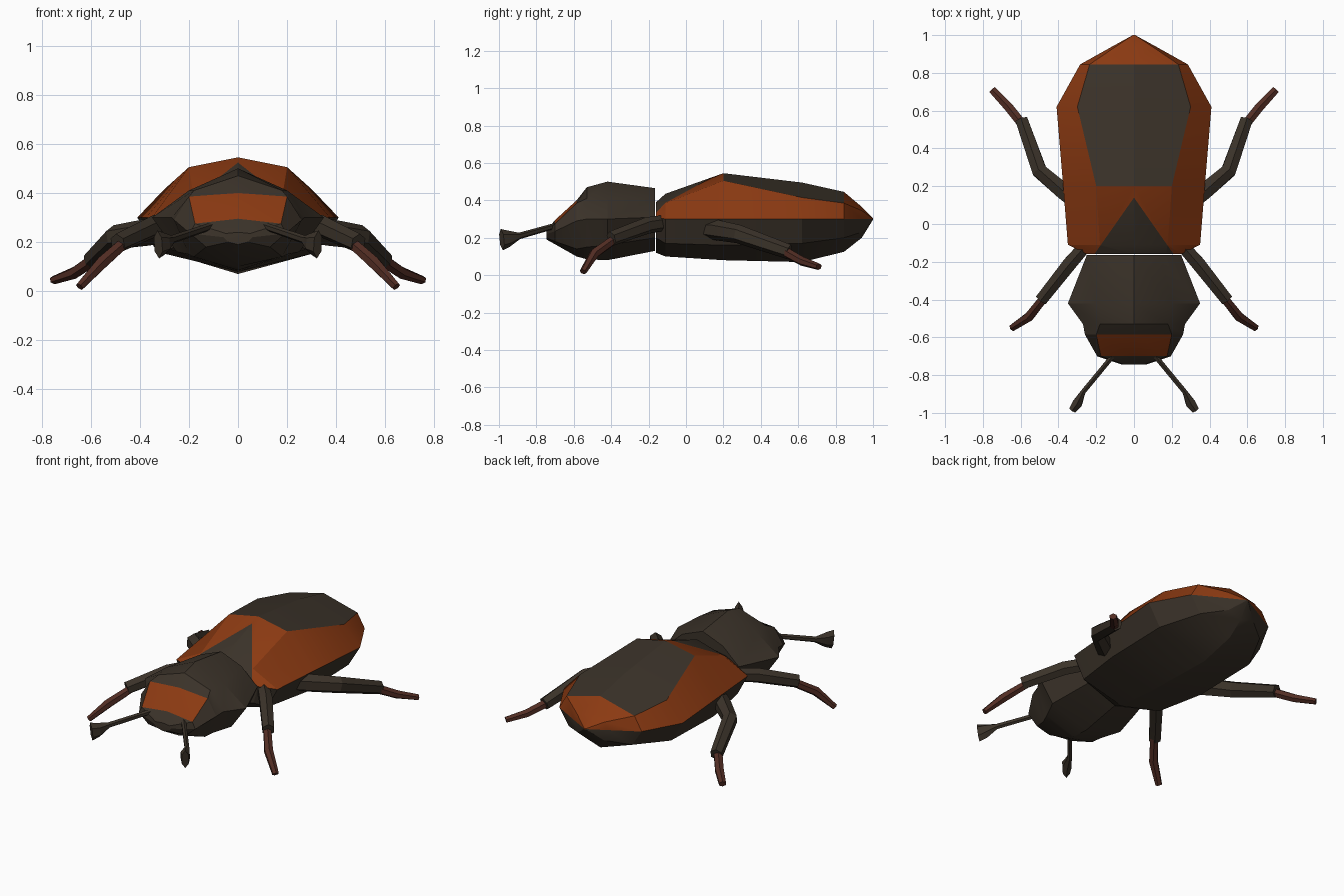
import bpy, bmesh, math
from mathutils import Vector

cube = bpy.data.objects.get("Cube")
if cube:
    bpy.data.objects.remove(cube, do_unlink=True)


def material(name, r, g, b):
    m = bpy.data.materials.new(name)
    m.use_nodes = True
    m.diffuse_color = (r, g, b, 1)
    bsdf = m.node_tree.nodes["Principled BSDF"]
    bsdf.inputs["Base Color"].default_value = (r, g, b, 1)
    bsdf.inputs["Roughness"].default_value = 0.9
    return m


DARK = material("dark_brown", 0.043, 0.032, 0.022)
ORANGE = material("burnt_orange", 0.26, 0.042, 0.006)
RED = material("reddish_brown", 0.085, 0.026, 0.017)


def finish(bm, name, mats, angle=25):
    bmesh.ops.recalc_face_normals(bm, faces=bm.faces)
    mesh = bpy.data.meshes.new(name)
    bm.to_mesh(mesh)
    bm.free()
    for m in mats:
        mesh.materials.append(m)
    ob = bpy.data.objects.new(name, mesh)
    bpy.context.collection.objects.link(ob)
    bpy.ops.object.select_all(action="DESELECT")
    ob.select_set(True)
    bpy.context.view_layer.objects.active = ob
    bpy.ops.object.shade_smooth_by_angle(angle=math.radians(angle))
    return ob


def skin(bm, rings):
    """Join closed rings of points with quads and cap both ends."""
    rows = [[bm.verts.new(p) for p in ring] for ring in rings]
    n = len(rows[0])
    for a, b in zip(rows, rows[1:]):
        for i in range(n):
            j = (i + 1) % n
            bm.faces.new((a[i], a[j], b[j], b[i]))
    bm.faces.new(rows[0])
    bm.faces.new(rows[-1])


def body(sections):
    """Section: y, top z, shoulder, rim, belly edge (x, z), bottom z."""
    bm = bmesh.new()
    rings = []
    for y, top, shoulder, rim, belly, bottom in sections:
        half = [shoulder, rim, belly]
        ring = [(0, top)] + half + [(0, bottom)] + [(-x, z) for x, z in reversed(half)]
        rings.append([(x, y, z) for x, z in ring])
    skin(bm, rings)
    return bm


def limb(name, path, mat, side, sides=6):
    """Path point: x, y, z, width, height."""
    bm = bmesh.new()
    pts = [Vector((p[0] * side, p[1], p[2])) for p in path]
    rings = []
    for i, p in enumerate(pts):
        d = (pts[min(i + 1, len(pts) - 1)] - pts[max(i - 1, 0)]).normalized()
        across = d.cross(Vector((0, 0, 1))).normalized()
        up = across.cross(d)
        w, h = path[i][3] / 2, path[i][4] / 2
        angles = [math.tau * (k + 0.5) / sides for k in range(sides)]
        rings.append([p + across * w * math.cos(a) + up * h * math.sin(a) for a in angles])
    skin(bm, rings)
    finish(bm, name, [mat])


# Abdomen with wing cases
bm = body([
    (-0.16, 0.39, (0.17, 0.355), (0.25, 0.31), (0.22, 0.20), 0.12),
    (-0.11, 0.435, (0.18, 0.385), (0.35, 0.30), (0.28, 0.17), 0.10),
    (0.20, 0.545, (0.20, 0.505), (0.375, 0.30), (0.33, 0.16), 0.08),
    (0.62, 0.495, (0.30, 0.415), (0.41, 0.30), (0.33, 0.17), 0.07),
    (0.845, 0.445, (0.235, 0.385), (0.285, 0.30), (0.22, 0.20), 0.125),
    (0.94, 0.365, (0.095, 0.345), (0.115, 0.30), (0.09, 0.23), 0.20),
    (1.0, 0.303, (0.005, 0.302), (0.006, 0.30), (0.005, 0.298), 0.297),
])
# Cut the dark wedge between the wing cases
APEX, SLOPE = 0.14, 0.70
for s in (1, -1):
    faces = [f for f in bm.faces if f.calc_center_median().y < 0.2
             and f.calc_center_median().z > 0.30 and f.calc_center_median().x * s > 0]
    geom = faces + list({e for f in faces for e in f.edges}) + list({v for f in faces for v in f.verts})
    bmesh.ops.bisect_plane(bm, geom=geom, plane_co=(0, APEX, 0), plane_no=(s, SLOPE, 0))
bm.normal_update()
for f in bm.faces:
    c = f.calc_center_median()
    rim_face = c.z > 0.3
    wedge = abs(c.x) < SLOPE * (APEX - c.y)
    back_patch = 0.2 < c.y < 0.8 and all(v.co.z > 0.35 for v in f.verts)
    f.material_index = 1 if rim_face and not wedge and not back_patch else 0
finish(bm, "abdomen", [DARK, ORANGE])

# Thorax and head
bm = body([
    (-0.165, 0.465, (0.14, 0.41), (0.25, 0.31), (0.20, 0.20), 0.13),
    (-0.42, 0.50, (0.20, 0.41), (0.35, 0.30), (0.25, 0.16), 0.08),
    (-0.53, 0.47, (0.18, 0.41), (0.27, 0.30), (0.20, 0.15), 0.085),
    (-0.585, 0.40, (0.20, 0.385), (0.26, 0.29), (0.18, 0.14), 0.10),
    (-0.70, 0.295, (0.175, 0.275), (0.195, 0.235), (0.13, 0.18), 0.165),
    (-0.745, 0.24, (0.05, 0.235), (0.06, 0.22), (0.04, 0.20), 0.19),
])
for f in bm.faces:
    c = f.calc_center_median()
    forehead = -0.70 < c.y < -0.59 and all(v.co.z > 0.26 and abs(v.co.x) < 0.22 for v in f.verts)
    f.material_index = 1 if forehead else 0
finish(bm, "thorax_and_head", [DARK, ORANGE])

# Legs and antennae, mirrored
FRONT_LEG = [(0.20, -0.05, 0.29, 0.07, 0.08), (0.34, -0.21, 0.265, 0.085, 0.09),
             (0.49, -0.40, 0.195, 0.075, 0.08)]
FRONT_FOOT = [(0.46, -0.37, 0.20, 0.05, 0.05), (0.555, -0.49, 0.115, 0.055, 0.055),
              (0.645, -0.55, 0.018, 0.04, 0.035)]
REAR_LEG = [(0.24, 0.07, 0.25, 0.10, 0.09), (0.37, 0.17, 0.24, 0.10, 0.11),
            (0.50, 0.28, 0.22, 0.09, 0.10), (0.595, 0.55, 0.125, 0.075, 0.08)]
REAR_FOOT = [(0.585, 0.52, 0.13, 0.055, 0.055), (0.665, 0.62, 0.075, 0.055, 0.05),
             (0.75, 0.71, 0.045, 0.045, 0.035)]
ANTENNA = [(0.08, -0.66, 0.275, 0.03, 0.03), (0.27, -0.89, 0.21, 0.03, 0.035),
           (0.30, -0.95, 0.195, 0.06, 0.09), (0.325, -0.985, 0.19, 0.045, 0.115)]
for side, label in ((1, "left"), (-1, "right")):
    limb(label + "_front_leg", FRONT_LEG, DARK, side)
    limb(label + "_front_foot", FRONT_FOOT, RED, side)
    limb(label + "_rear_leg", REAR_LEG, DARK, side)
    limb(label + "_rear_foot", REAR_FOOT, RED, side)
    limb(label + "_antenna", ANTENNA, DARK, side)
